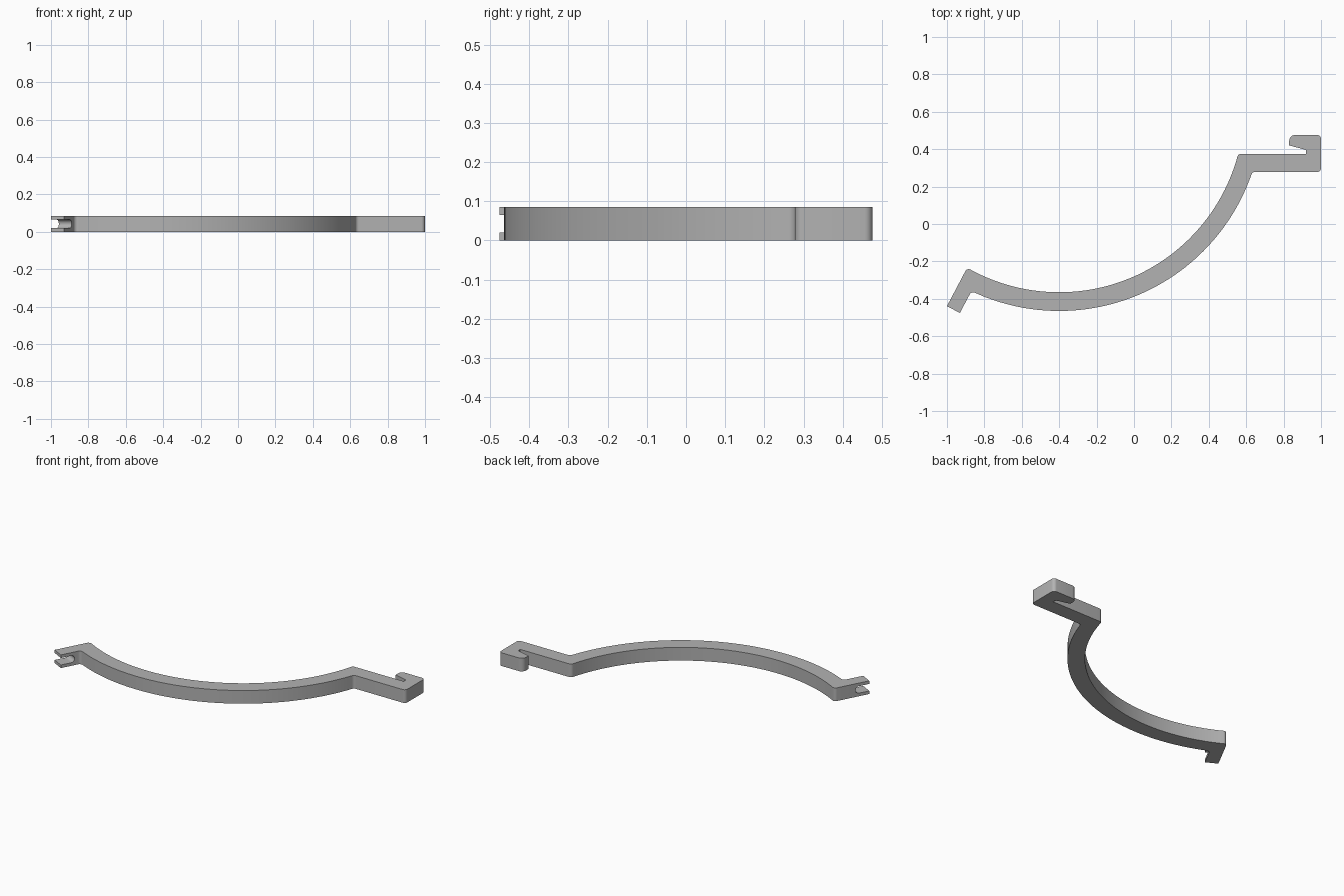
import bpy, bmesh, math
from mathutils import Vector, Matrix

cube = bpy.data.objects.get("Cube")
if cube:
    bpy.data.objects.remove(cube, do_unlink=True)

HEIGHT = 0.085
CENTRE = Vector((-0.4, 0.624))
R_OUT, R_IN = 1.089, 0.989

grey = bpy.data.materials.new("plain grey")
grey.use_nodes = True
grey.diffuse_color = (0.45, 0.45, 0.45, 1)
grey.node_tree.nodes["Principled BSDF"].inputs["Base Color"].default_value = (0.45, 0.45, 0.45, 1)


def arc(radius, x0, x1, steps=44):
    """Corner points along the lower half of a circle, ends filleted."""
    a0, a1 = (-math.acos((x - CENTRE.x) / radius) for x in (x0, x1))
    pts = []
    for i in range(steps + 1):
        a = a0 + (a1 - a0) * i / steps
        p = CENTRE + radius * Vector((math.cos(a), math.sin(a)))
        pts.append((p.x, p.y, 0.02 if i in (0, steps) else 0))
    return pts


def fillet(corners, steps=6):
    """Round each (x, y, radius) corner of a closed outline."""
    out = []
    for i, (x, y, r) in enumerate(corners):
        p = Vector((x, y))
        if r == 0:
            out.append(p)
            continue
        u = (Vector(corners[i - 1][:2]) - p).normalized()
        v = (Vector(corners[(i + 1) % len(corners)][:2]) - p).normalized()
        half = u.angle(v) / 2
        c = p + (u + v).normalized() * r / math.sin(half)
        t = r / math.tan(half)
        s, e = p + u * t - c, p + v * t - c
        for k in range(steps + 1):
            d = s.lerp(e, k / steps).normalized()
            out.append(c + d * r)
    return out


def extrude_outline(name, pts, depth):
    bm = bmesh.new()
    face = bm.faces.new([bm.verts.new((p[0], p[1], 0)) for p in pts])
    top = bmesh.ops.extrude_face_region(bm, geom=[face])
    verts = [g for g in top["geom"] if isinstance(g, bmesh.types.BMVert)]
    bmesh.ops.translate(bm, verts=verts, vec=(0, 0, depth))
    bmesh.ops.recalc_face_normals(bm, faces=bm.faces)
    mesh = bpy.data.meshes.new(name)
    bm.to_mesh(mesh)
    bm.free()
    mesh.materials.append(grey)
    obj = bpy.data.objects.new(name, mesh)
    bpy.context.collection.objects.link(obj)
    return obj


# Curved arm with hook on one end and bent tab on the other
hook = [(1, 0.278, 0.02), (1, 0.476, 0.02), (0.83, 0.476, 0.03), (0.83, 0.42, 0),
        (0.92, 0.396, 0), (0.92, 0.375, 0)]
tab = [(-1, -0.439, 0), (-0.931, -0.476, 0)]
outline = arc(R_OUT, -0.869, 0.6326) + hook + arc(R_IN, 0.557, -0.892) + tab
arm = extrude_outline("hooked_arm", fillet(outline), HEIGHT)

# Round-ended slot through the tab, open at its tip
width, length = 0.045, 0.09
h = width / 2
slot = [(-0.05, -h, 0), (length, -h, h * 0.99), (length, h, h * 0.99), (-0.05, h, 0)]
cutter = extrude_outline("slot_cutter", fillet(slot, 10), 0.2)
along = Vector((0.47, 0.883, 0)).normalized()
up = Vector((0, 0, 1))
across = along.cross(up)
origin = Vector((-0.9655, -0.4575, HEIGHT / 2)) - across * 0.1
frame = Matrix((along, up, across)).transposed().to_4x4()
cutter.matrix_world = Matrix.Translation(origin) @ frame
cutter.hide_render = True
cutter.hide_viewport = False

cut = arm.modifiers.new("slot", "BOOLEAN")
cut.operation = "DIFFERENCE"
cut.solver = "EXACT"
cut.object = cutter
bpy.context.view_layer.objects.active = arm
for o in bpy.context.selected_objects:
    o.select_set(False)
arm.select_set(True)
bpy.ops.object.modifier_apply(modifier="slot")
bpy.data.objects.remove(cutter, do_unlink=True)
bpy.ops.object.shade_smooth_by_angle(angle=math.radians(30))
